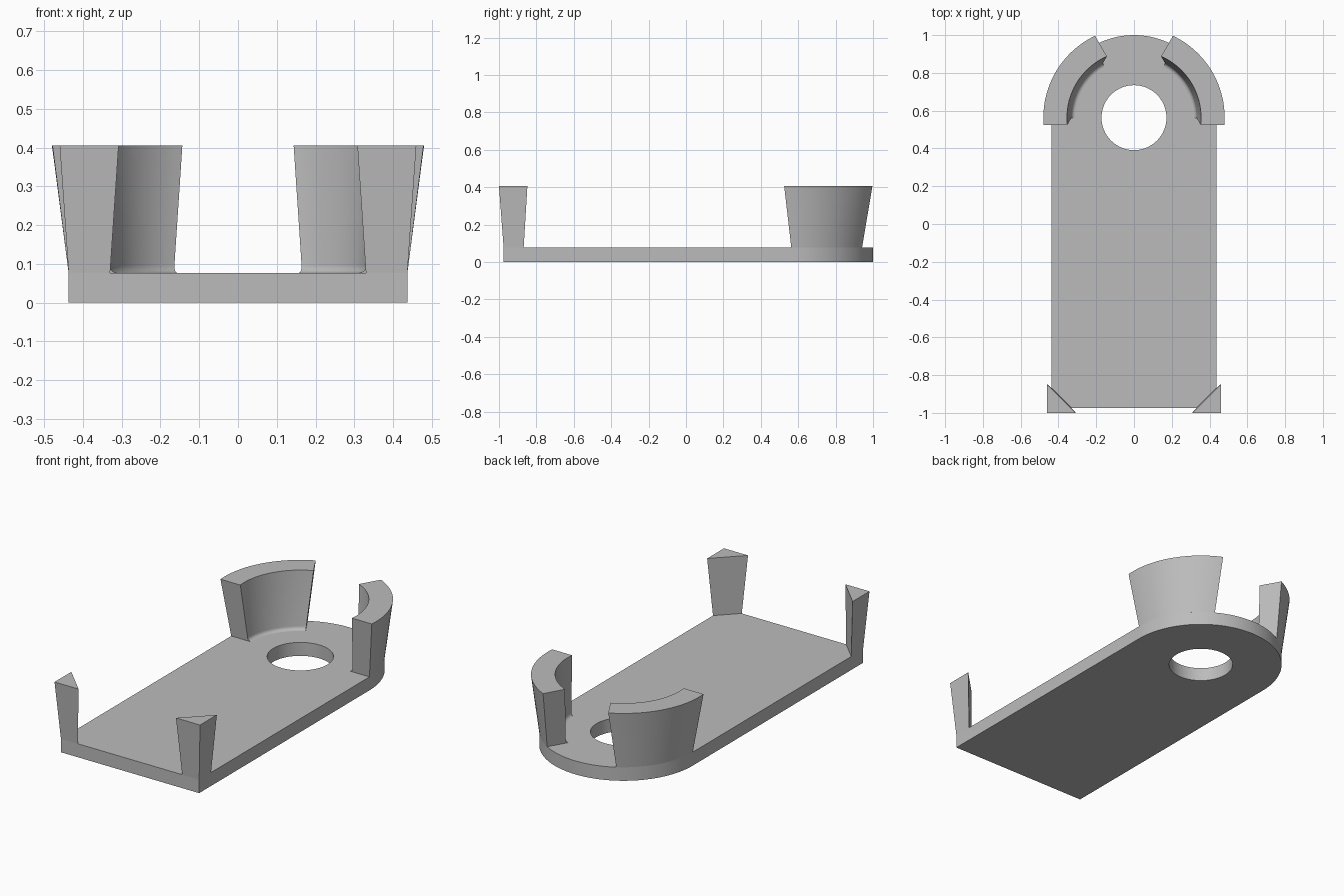
import bpy, bmesh
from math import sin, cos, asin, pi, radians

cube = bpy.data.objects.get("Cube")
if cube:
    bpy.data.objects.remove(cube, do_unlink=True)

BASE_TOP, TOP = 0.077, 0.405
HALF_W, FRONT, ARC_Y = 0.437, -0.975, 0.563

grey = bpy.data.materials.new("matte_grey")
grey.use_nodes = True
colour = (0.5, 0.5, 0.5, 1)
grey.diffuse_color = colour
grey.node_tree.nodes["Principled BSDF"].inputs["Base Color"].default_value = colour


def finish(name, bm):
    """Turn a bmesh into a named, coloured object."""
    bmesh.ops.recalc_face_normals(bm, faces=bm.faces)
    mesh = bpy.data.meshes.new(name)
    bm.to_mesh(mesh)
    bm.free()
    obj = bpy.data.objects.new(name, mesh)
    bpy.context.collection.objects.link(obj)
    mesh.materials.append(grey)
    return obj


def smooth(obj):
    bpy.ops.object.select_all(action='DESELECT')
    obj.select_set(True)
    bpy.context.view_layer.objects.active = obj
    bpy.ops.object.shade_smooth_by_angle(angle=radians(25))


def loft(name, sections):
    """Skin a row of closed sections and cap both ends."""
    bm = bmesh.new()
    rings = [[bm.verts.new(p) for p in s] for s in sections]
    n = len(rings[0])
    for a, b in zip(rings, rings[1:]):
        for i in range(n):
            j = (i + 1) % n
            bm.faces.new((a[i], a[j], b[j], b[i]))
    bm.faces.new(rings[0])
    bm.faces.new(rings[-1])
    return finish(name, bm)


def circle(r, cy, z, start, end, steps):
    return [(r * cos(start + (end - start) * i / steps),
             cy + r * sin(start + (end - start) * i / steps), z)
            for i in range(steps + 1)]


# Base plate: rectangle with a rounded back, pierced by a round hole
def plate_outline(z):
    return [(-HALF_W, FRONT, z), (HALF_W, FRONT, z)] + circle(HALF_W, ARC_Y, z, 0, pi, 64)


base = loft("base_plate", [plate_outline(0), plate_outline(BASE_TOP)])
cutter = loft("hole_cutter", [circle(0.172, ARC_Y, z, 0, 2 * pi * 63 / 64, 63)
                              for z in (-0.1, 0.2)])
cutter.hide_render = True
cut = base.modifiers.new("hole", 'BOOLEAN')
cut.operation, cut.solver, cut.object = 'DIFFERENCE', 'EXACT', cutter
bpy.ops.object.select_all(action='DESELECT')
base.select_set(True)
bpy.context.view_layer.objects.active = base
bpy.ops.object.modifier_apply(modifier=cut.name)
bpy.data.objects.remove(cutter, do_unlink=True)
smooth(base)

# Wall profile as (radius, height): flared outward, filleted at the inner foot
FILLET = 0.02
profile = [(HALF_W, BASE_TOP), (0.48, TOP), (0.355, TOP)]
for k in range(6):
    t = k / 5 * pi / 2
    profile.append((0.332 - FILLET * (1 - cos(t)), BASE_TOP + FILLET * (1 - sin(t))))


def wall_section(t, side):
    section = []
    for r, z in profile:
        # ends lean outward as the wall rises
        lean = asin(0.038 * (z - BASE_TOP) / (TOP - BASE_TOP) / r)
        a = -lean + t * (pi / 3 + 2 * lean)
        section.append((side * r * cos(a), ARC_Y + r * sin(a), z))
    return section


def post_section(z, outer_x, outer_y, leg, side):
    return [(side * outer_x, outer_y, z), (side * (outer_x - leg), outer_y, z),
            (side * outer_x, outer_y + leg, z)]


for label, side in (("left", 1), ("right", -1)):
    # Curved back wall
    smooth(loft(label + "_curved_wall", [wall_section(i / 24, side) for i in range(25)]))
    # Triangular front corner post, wider at the top
    loft(label + "_corner_post", [post_section(BASE_TOP, HALF_W, FRONT, 0.107, side),
                                  post_section(TOP, 0.46, -1.0, 0.152, side)])
